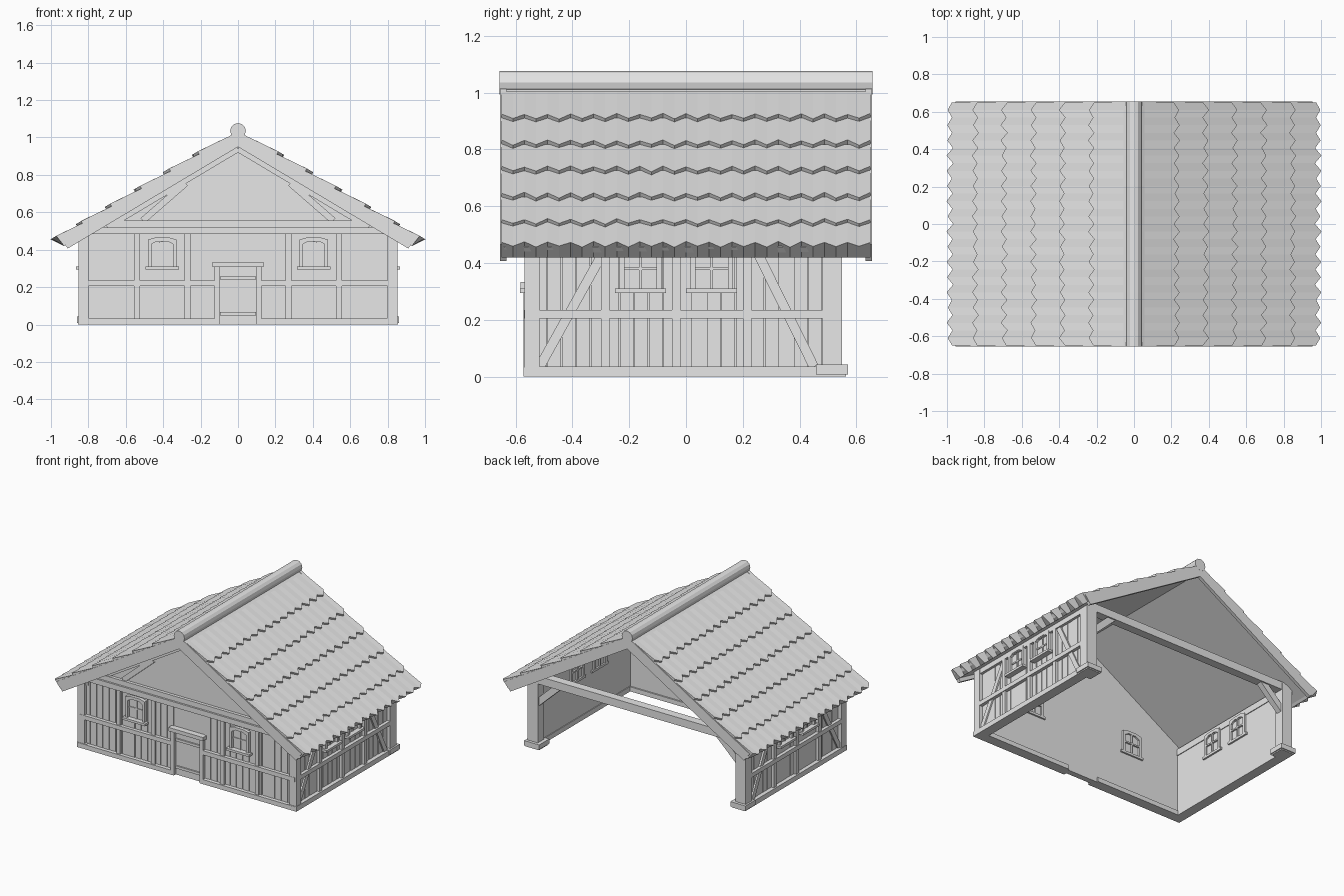
import bpy, bmesh, math, random

random.seed(4)
cube = bpy.data.objects.get("Cube")
if cube:
    bpy.data.objects.remove(cube)

grey = bpy.data.materials.new("plain_grey")
grey.use_nodes = True
grey.diffuse_color = (0.8, 0.8, 0.8, 1)
grey.node_tree.nodes["Principled BSDF"].inputs["Base Color"].default_value = (0.8, 0.8, 0.8, 1)

SLOPE = 0.597
TILT = math.atan(SLOPE)


def front(u, d, z):      # d is the distance out from the centre
    return (u, -d, z)


def side(u, d, z):
    return (d, u, z)


def rect(u0, u1, z0, z1):
    return [(u0, z0), (u1, z0), (u1, z1), (u0, z1)]


def post(u, z0, z1, w=0.03):
    return rect(u - w / 2, u + w / 2, z0, z1)


def bar(a, b, w):
    """Slanted strip from a to b."""
    dx, dz = b[0] - a[0], b[1] - a[1]
    k = w / 2 / math.hypot(dx, dz)
    nx, nz = -dz * k, dx * k
    return [(a[0] + nx, a[1] + nz), (a[0] - nx, a[1] - nz),
            (b[0] - nx, b[1] - nz), (b[0] + nx, b[1] + nz)]


def finish(name, bm, mirror):
    bmesh.ops.recalc_face_normals(bm, faces=bm.faces[:])
    me = bpy.data.meshes.new(name)
    bm.to_mesh(me)
    bm.free()
    me.materials.append(grey)
    ob = bpy.data.objects.new(name, me)
    bpy.context.collection.objects.link(ob)
    if mirror:
        mod = ob.modifiers.new("mirror", 'MIRROR')
        mod.use_mirror_merge = False
    return ob


def part(name, wall, solids, mirror=True):
    """One object from prisms given as (outline, near depth, far depth)."""
    bm = bmesh.new()
    for pts, d0, d1 in solids:
        a = [bm.verts.new(wall(u, d0, z)) for u, z in pts]
        b = [bm.verts.new(wall(u, d1, z)) for u, z in pts]
        bm.faces.new(a)
        bm.faces.new(b[::-1])
        for i in range(len(pts)):
            j = (i + 1) % len(pts)
            bm.faces.new((a[i], b[i], b[j], a[j]))
    return finish(name, bm, mirror)


def planks(u0, u1, z0, z1, d, count):
    w = (u1 - u0) / count
    return [(rect(u0 + i * w + 0.002, u0 + (i + 1) * w - 0.002, z0, z1),
             d - 0.005, d + random.uniform(0.005, 0.008)) for i in range(count)]


def window(name, wall, u, d, inner):
    """Arched frame, cross bars and pane outside; a plain frame inside."""
    z0, z1, w = 0.31, 0.45, 0.075
    head = [(u - w, z1 - 0.02), (u - w * 0.75, z1 - 0.02), (u - w * 0.4, z1 - 0.005),
            (u + w * 0.4, z1 - 0.005), (u + w * 0.75, z1 - 0.02), (u + w, z1 - 0.02),
            (u + w, z1 + 0.005), (u + w * 0.5, z1 + 0.015),
            (u - w * 0.5, z1 + 0.015), (u - w, z1 + 0.005)]
    jambs = [post(u + s * (w - 0.009), z0, z1 - 0.015, 0.018) for s in (-1, 1)]
    cross = [post(u, z0, z1, 0.01), rect(u - w, u + w, 0.375, 0.385)]
    sill = rect(u - 0.09, u + 0.09, 0.294, 0.31)
    solids = [(p, d, d + 0.028) for p in jambs + [head]]
    solids += [(p, d, d + 0.015) for p in cross]
    solids += [(sill, d, d + 0.045), (rect(u - w, u + w, z0, z1 - 0.01), d, d + 0.0095)]
    solids += [(p, inner - 0.012, inner + 0.005) for p in jambs + cross + [head, sill]]
    part(name, wall, solids)


def roof_z(x, top):
    return top - SLOPE * x


# Walls
part("front_wall", front, [([(-0.82, 0), (0.82, 0), (0.82, roof_z(0.82, 0.985)),
     (0, 0.985), (-0.82, roof_z(0.82, 0.985))], 0.51, 0.54)], False)
part("side_wall", side, [(rect(-0.54, 0.48, 0, 0.49), 0.79, 0.82)])
part("front_planks", front, planks(0.12, 0.82, 0.03, 0.48, 0.54, 14))
part("side_planks", side, planks(-0.54, 0.48, 0.03, 0.48, 0.82, 20))

# Front timber frame
part("front_sill", front, [(rect(0.12, 0.855, 0, 0.032), 0.5, 0.572)])
part("front_rail", front, [(rect(0.125, 0.84, 0.205, 0.235), 0.54, 0.57)])
part("front_posts", front, [(post(x, 0.03, 0.485), 0.54, 0.562) for x in (0.27, 0.54)])
part("corner_post", front, [(rect(0.8, 0.852, 0.03, 0.49), 0.515, 0.568)])
part("front_plates", front, [(rect(-0.83, 0.83, 0.483, 0.52), 0.52, 0.575),
                             (rect(-0.7, 0.7, 0.52, 0.555), 0.52, 0.562)], False)
part("gable_rafter", front, [(bar((0, 0.94), (0.7, roof_z(0.7, 0.94)), 0.035), 0.54, 0.555)])
part("gable_brace", front, [(bar((0.28, 0.755), (0.51, 0.555), 0.035), 0.54, 0.552)])

# Door
part("door_jamb", front, [(rect(0.1, 0.126, 0, 0.31), 0.53, 0.572)])
part("door_lintel", front, [(rect(-0.135, 0.135, 0.308, 0.334), 0.53, 0.582)], False)
part("door_leaf", front, [(rect(-0.1, 0.1, 0, 0.31), 0.53, 0.55)]
     + [(rect(-0.095, 0.095, z, z + 0.018), 0.55, 0.56) for z in (0.048, 0.24)], False)

# Side timber frame
part("side_sill", side, [(rect(-0.57, 0.47, 0, 0.035), 0.785, 0.855)])
part("side_rail", side, [(rect(-0.568, 0.48, 0.205, 0.235), 0.82, 0.85)])
part("side_posts", side, [(post(y, 0.035, 0.48), 0.82, 0.845) for y in (-0.285, -0.035, 0.215)])
part("side_braces", side, [(bar((-0.515, 0.035), (-0.29, 0.44), 0.034), 0.82, 0.838),
                           (bar((0.45, 0.035), (0.25, 0.44), 0.034), 0.82, 0.838)])
part("wall_plate", side, [(rect(-0.55, 0.55, 0.44, 0.485), 0.785, 0.845)])

# Windows
window("front_window", front, 0.405, 0.54, 0.51)
window("side_window_front", side, -0.16, 0.82, 0.79)
window("side_window_back", side, 0.09, 0.82, 0.79)

# Open back: posts on footings, tie beam and knee braces
part("back_post", side, [(rect(0.48, 0.55, 0.04, 0.5), 0.77, 0.85)])
part("back_footing", side, [(rect(0.458, 0.57, 0.008, 0.042), 0.745, 0.862),
                            (rect(0.465, 0.563, 0, 0.01), 0.752, 0.855)])
part("tie_beam", front, [(rect(-0.84, 0.84, 0.455, 0.51), -0.545, -0.485)], False)
part("knee_brace", front, [(bar((0.79, 0.31), (0.62, 0.47), 0.045), -0.535, -0.495)])

# Roof deck and barge boards
part("roof_deck", front, [([(0, 1.03), (0.96, roof_z(0.96, 1.03)),
     (0.93, roof_z(0.93, 0.98)), (0, 0.98)], -0.64, 0.64)])
barge = [(0, 1.035), (0.955, roof_z(0.955, 1.035)), (0.91, roof_z(0.91, 0.95)), (0, 0.95)]
part("barge_boards", front, [(barge, 0.632, 0.655), (barge, -0.655, -0.632)])

# Tile rows: wedges with a zigzag lower edge
EDGES = (0.23, 0.385, 0.54, 0.695, 0.85, 0.985)
TEETH = 32
bm = bmesh.new()
for row, edge in enumerate(EDGES):
    last = edge == EDGES[-1]
    rings = []
    for i in range(TEETH + 1):
        y = -0.65 + 1.3 * i / TEETH
        x = edge + (0.014 if i % 2 else -0.014) + random.uniform(-0.004, 0.004)
        top = max(edge - 0.175, 0.01)
        under = (0.93, 0.42) if last else (x - 0.012, roof_z(x - 0.012, 1.029))
        points = [(top, roof_z(top, 1.036)), (x, roof_z(x, 1.054)), under,
                  (top, roof_z(top, 1.015))]
        rings.append([bm.verts.new((px, y, pz)) for px, pz in points])
    for a, b in zip(rings, rings[1:]):
        for k in range(4):
            n = (k + 1) % 4
            bm.faces.new((a[k], a[n], b[n], b[k]))
    bm.faces.new(rings[0])
    bm.faces.new(rings[-1][::-1])
finish("roof_tiles", bm, True)

# Ridge cap
ring = [(0.042 * math.cos(math.tau * i / 12), 1.035 + 0.042 * math.sin(math.tau * i / 12))
        for i in range(12)]
part("ridge_cap", front, [(ring, -0.656, 0.656)], False)
